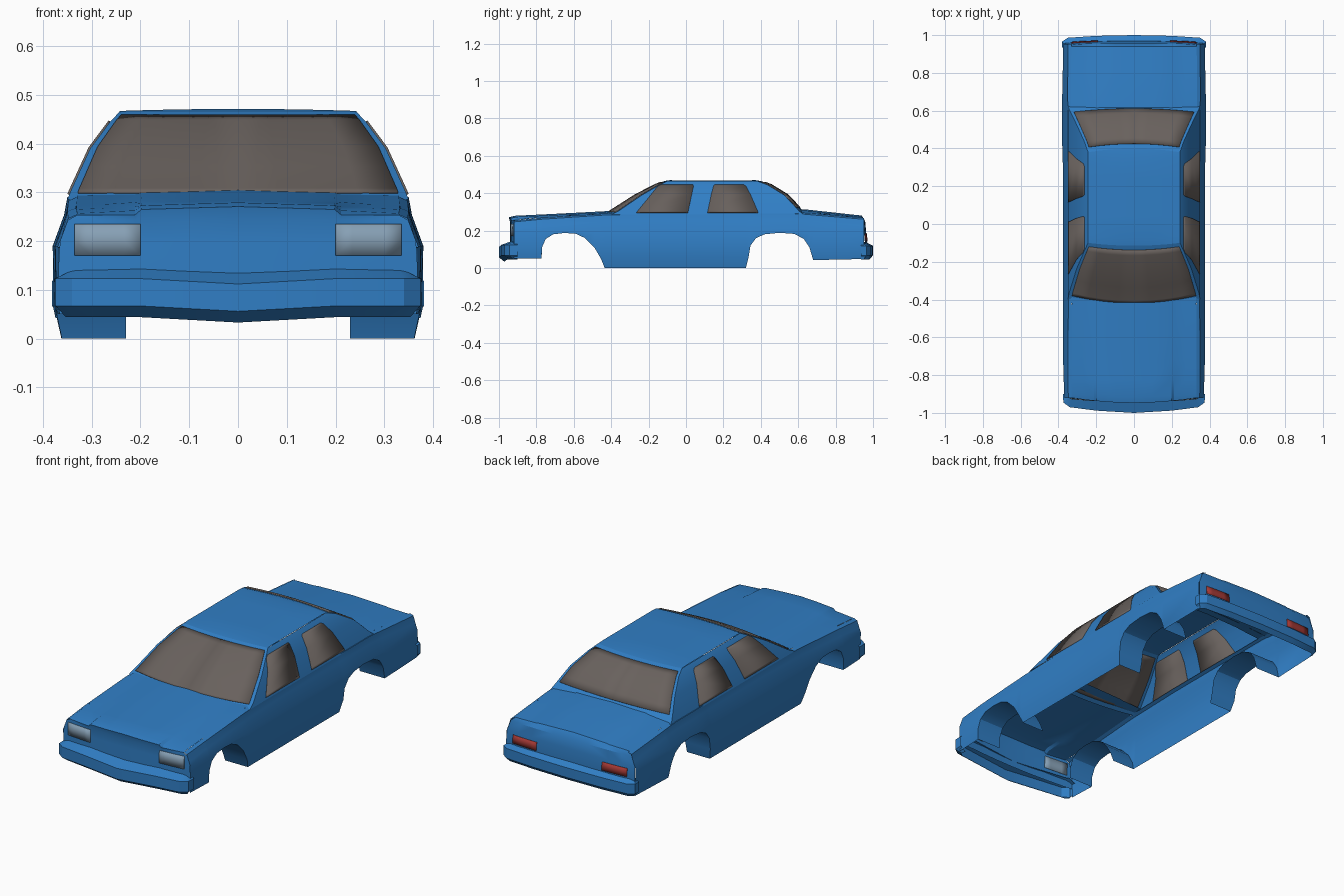
import bpy, bmesh, math
from mathutils import Vector

if "Cube" in bpy.data.objects:
    bpy.data.objects.remove(bpy.data.objects["Cube"])


def material(name, rgb):
    m = bpy.data.materials.new(name)
    m.diffuse_color = (*rgb, 1)
    m.use_nodes = True
    m.node_tree.nodes["Principled BSDF"].inputs["Base Color"].default_value = m.diffuse_color
    return m


BLUE = material("blue_paint", (0.03, 0.21, 0.56))
GLASS = material("tinted_glass", (0.14, 0.12, 0.11))
LAMP = material("clear_lamp", (0.24, 0.35, 0.46))
RED = material("red_lamp", (0.36, 0.04, 0.035))


def interp(t, table, col=1):
    """Piecewise linear lookup in a table sorted by its first column."""
    if t <= table[0][0]:
        return table[0][col]
    for a, b in zip(table, table[1:]):
        if t <= b[0]:
            return a[col] + (b[col] - a[col]) * (t - a[0]) / (b[0] - a[0])
    return table[-1][col]


def sheet(name, rows, mat, thick=0.0):
    """Quad grid from rows of points on the +x half, mirrored across x = 0."""
    bm = bmesh.new()
    vs = [[bm.verts.new(p) for p in r] for r in rows]
    for r0, r1 in zip(vs, vs[1:]):
        for i in range(len(r0) - 1):
            bm.faces.new((r0[i], r0[i + 1], r1[i + 1], r1[i]))
    bmesh.ops.remove_doubles(bm, verts=bm.verts, dist=1e-4)
    bm.normal_update()
    mid = Vector((0, 0, 0.15))
    if sum((f.calc_center_median() - mid).dot(f.normal) * f.calc_area() for f in bm.faces) < 0:
        bmesh.ops.reverse_faces(bm, faces=bm.faces)
    me = bpy.data.meshes.new(name)
    bm.to_mesh(me)
    bm.free()
    me.materials.append(mat)
    me.shade_smooth()
    me.set_sharp_from_angle(angle=math.radians(28))
    ob = bpy.data.objects.new(name, me)
    bpy.context.collection.objects.link(ob)
    if thick:
        s = ob.modifiers.new("thickness", 'SOLIDIFY')
        s.thickness, s.offset = thick, 0
    m = ob.modifiers.new("mirror", 'MIRROR')
    m.merge_threshold = 0.0005
    return ob


# Body shape tables
WIDTH = [(0, .365), (.06, .378), (.19, .38), (.25, .357), (.29, .35)]
TAPER = [(-.92, .97), (-.8, .985), (-.4, .99), (.3, .99), (.4, 1), (.7, 1), (.95, .985)]
SHOULDER = [(-.93, .245), (-.85, .255), (-.4, .285), (-.2, .29), (.6, .29), (.95, .26)]
CROWN = [(-.94, .268), (-.9, .279), (-.4, .305), (-.3, .31), (.55, .318), (.62, .315), (.94, .28)]
BOTTOM = [(-.92, .05), (-.772, .05), (-.77, .11), (-.75, .155), (-.71, .18), (-.65, .187),
          (-.59, .183), (-.54, .16), (-.49, .11), (-.455, .05), (-.435, 0), (-.1, 0),
          (.32, 0), (.335, .06), (.345, .12), (.375, .16), (.42, .18), (.5, .188),
          (.58, .182), (.63, .155), (.66, .11), (.68, .042), (.952, .048)]
US = [0, .3, .6, .64, .82, 1]


def width(y, z):
    return interp(z, WIDTH) * interp(y, TAPER)


def flange(y):
    zs = interp(y, SHOULDER)
    return width(y, zs) - .018, zs + .008


# Body sides with wheel openings
rows = []
for y, zb in BOTTOM:
    zs = interp(y, SHOULDER)
    row = [(width(y, z), y, z) for z in (zb, max(zb, .06), max(zb, .19), zs - .035, zs)]
    fx, fz = flange(y)
    rows.append(row + [(fx, y, fz)])
sheet("body_side", rows, BLUE)

# Wheel arch liners
for name, a, b in (("front_arch_liner", 1, 11), ("rear_arch_liner", 12, 22)):
    sheet(name, [[(width(y, z), y, z), (.23, y, z)] for y, z in BOTTOM[a:b]], BLUE)


def deck(u, y):
    """Point on the bonnet or boot lid at cross position u."""
    fx, fz = flange(y)
    zt = interp(y, CROWN)
    step = .008 * max(0, min(1, (-.72 - y) / .2))
    z = interp(u, [(0, zt), (.6, zt - .006), (.64, zt - .009 - step), (1, fz)])
    return Vector((u * fx, y, z))


def nose(u, z):
    return Vector((u * width(-.92, z), -.92 - .02 * (1 - u * u), z))


def tail(u, z):
    y = interp(z, [(.08, .962), (.14, .968), (.25, .958)])
    return Vector((u * width(.95, z), y - .012 * u ** 4, z))


# Nose panel and bonnet in one sheet
rows = [[nose(u, z) for u in US] for z in (.1, .15, .2, .243)]
for y in (-.93, -.9, -.82, -.72, -.55, -.4, -.34):
    bow = .017 * max(0, (-.72 - y) / .21)
    rows.append([deck(u, y) + Vector((0, -bow * (1 - u * u) + .01 * u * u * (y == -.93), 0))
                 for u in US])
sheet("bonnet_and_nose", rows, BLUE)

# Boot lid and tail panel in one sheet
rows = [[deck(u, y) for u in US] for y in (.57, .65, .8, .94)]
rows += [[tail(u, z) for u in US] for z in (.25, .2, .14, .08)]
sheet("boot_and_tail", rows, BLUE)

# Cabin: height, half width, windscreen centre y, windscreen corner y, rear y
CABIN = [(.285, .35, -.44, -.40, .65), (.305, .342, -.405, -.36, .625),
         (.39, .303, -.272, -.235, .545), (.445, .262, -.165, -.14, .455),
         (.465, .243, -.115, -.10, .40)]
CU = [0, .25, .5, .75, 1]


def cab(z, col):
    return interp(z, CABIN, col)


def screen(u, z):
    return Vector((u * cab(z, 1), cab(z, 2) + (cab(z, 3) - cab(z, 2)) * u * u, z))


def back(u, z):
    return Vector((u * cab(z, 1), cab(z, 4) - .02 * u * u, z))


rows = []
for lv in CABIN:
    z = lv[0]
    rows.append([screen(u, z) for u in CU] + [back(u, z) for u in reversed(CU)])
sheet("cabin", rows, BLUE)

# Roof panel, slightly crowned
rows = []
for t in (0, .08, .3, .7, .92, 1):
    row = []
    for u in CU:
        p = screen(u, .465).lerp(back(u, .465), t)
        p.z += (.006 if 0 < t < 1 else 0) * (1 - .7 * u * u)
        row.append(p)
    rows.append(row)
sheet("roof", rows, BLUE)

# Windscreen and rear window
GZ = (.305, .35, .39, .445, .456)
sheet("windscreen", [[screen(u * .95, z) for u in CU] for z in (.298,) + GZ], GLASS, .008)
sheet("rear_window", [[back(u * .95, z) for u in CU] for z in (.322,) + GZ[1:]], GLASS, .008)

# Side windows: height, front y, rear y
DOORS = {
    "front_side_window": [(.295, -.265, .01), (.305, -.257, .012), (.39, -.187, .03),
                          (.436, -.15, .04), (.445, -.13, .036)],
    "rear_side_window": [(.295, .115, .385), (.305, .117, .382), (.39, .135, .345),
                         (.436, .147, .32), (.445, .155, .305)],
}
for name, pts in DOORS.items():
    sheet(name, [[(cab(z, 1), a, z), (cab(z, 1), b, z)] for z, a, b in pts], GLASS, .008)


# Lamps laid on the nose and tail panels
def lamp(name, surf, y, x0, x1, z0, z1, mat):
    rows = []
    for j in range(3):
        z = z0 + (z1 - z0) * j / 2
        rows.append([surf((x0 + (x1 - x0) * i / 4) / width(y, z), z) for i in range(5)])
    sheet(name, rows, mat, .008)


lamp("headlight", nose, -.92, .2, .335, .17, .235, LAMP)
lamp("tail_light", tail, .95, .19, .33, .142, .184, RED)


# Bumpers: a profile (inset, z) swept along a path (x, y, normal x, normal y)
def bumper(name, path, profile, dip):
    rows = []
    for x, y, nx, ny in path:
        dz = -dip * max(0, 1 - x / .2)
        rows.append([(x - nx * d, y - ny * d, z + dz) for d, z in profile])
    sheet(name, rows, BLUE)


bumper("front_bumper",
       [(0, -1, 0, -1), (.2, -.988, 0, -1), (.34, -.97, .2, -1), (.374, -.945, .7, -.7),
        (.376, -.9, 1, 0)],
       [(.06, .145), (0, .123), (0, .067), (.03, .044)], .011)
bumper("rear_bumper",
       [(0, 1, 0, 1), (.2, .996, 0, 1), (.35, .986, .2, 1), (.381, .965, .7, .7),
        (.381, .935, 1, 0)],
       [(.04, .14), (0, .118), (0, .067), (.02, .046)], 0)
